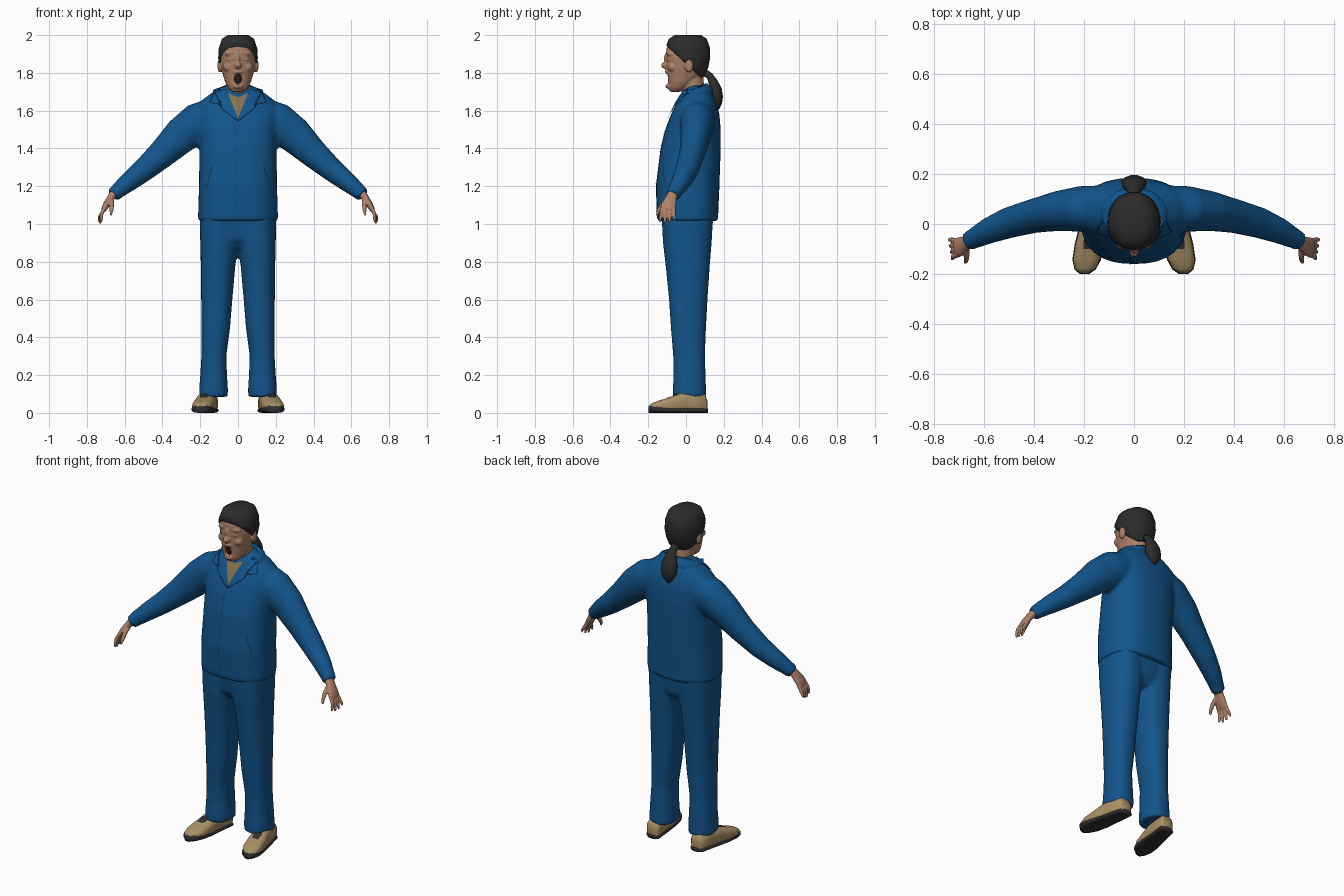
import bpy, bmesh, math
from mathutils import Vector, Matrix
from mathutils.bvhtree import BVHTree

cube = bpy.data.objects.get("Cube")
if cube:
    bpy.data.objects.remove(cube, do_unlink=True)


def material(name, rgb):
    m = bpy.data.materials.new(name)
    m.use_nodes = True
    m.diffuse_color = (*rgb, 1)
    m.node_tree.nodes["Principled BSDF"].inputs["Base Color"].default_value = (*rgb, 1)
    return m


BLUE = material("work blue", (0.006, 0.09, 0.26))
NAVY = material("seam navy", (0.003, 0.03, 0.09))
SKIN = material("skin", (0.42, 0.22, 0.14))
LID = material("dark skin", (0.22, 0.1, 0.065))
HAIR = material("black hair", (0.025, 0.025, 0.026))
SHIRT = material("brown shirt", (0.25, 0.17, 0.07))
TAN = material("tan leather", (0.4, 0.28, 0.13))
RUBBER = material("dark rubber", (0.03, 0.028, 0.028))
MOUTH = material("mouth dark", (0.02, 0.008, 0.008))


def finish(name, bm, mat, voxel=0, smooth=4):
    """Turn a bmesh into an object; voxel fuses overlapping closed parts."""
    bmesh.ops.recalc_face_normals(bm, faces=bm.faces[:])
    mesh = bpy.data.meshes.new(name)
    bm.to_mesh(mesh)
    bm.free()
    for p in mesh.polygons:
        p.use_smooth = True
    mesh.materials.append(mat)
    ob = bpy.data.objects.new(name, mesh)
    bpy.context.collection.objects.link(ob)
    if voxel:
        r = ob.modifiers.new("fuse", 'REMESH')
        r.mode, r.voxel_size, r.use_smooth_shade = 'VOXEL', voxel, True
        s = ob.modifiers.new("soften", 'SMOOTH')
        s.factor, s.iterations = 0.5, smooth
    return ob


def loft(bm, rings, power=2.0, n=32):
    """Skin closed superellipse rings given as (centre, u, v)."""
    rows = []
    for c, u, v in rings:
        row = []
        for i in range(n):
            a = 2 * math.pi * i / n
            ca, sa = math.cos(a), math.sin(a)
            row.append(bm.verts.new(
                Vector(c) + Vector(u) * math.copysign(abs(ca) ** (2 / power), ca)
                + Vector(v) * math.copysign(abs(sa) ** (2 / power), sa)))
        rows.append(row)
    for a, b in zip(rows, rows[1:]):
        for i in range(n):
            j = (i + 1) % n
            bm.faces.new((a[i], a[j], b[j], b[i]))
    bm.faces.new(rows[0])
    bm.faces.new(rows[-1])


def stack(bm, levels, power=2.0, side=1):
    """Horizontal rings from (z, x0, x1, y0, y1)."""
    loft(bm, [((side * (x0 + x1) / 2, (y0 + y1) / 2, z), ((x1 - x0) / 2, 0, 0),
               (0, (y1 - y0) / 2, 0)) for z, x0, x1, y0, y1 in levels], power)


def tube(bm, pts, side=1, n=24):
    """Tube along points (x, y, z, y radius, cross radius)."""
    cs = [Vector((side * p[0], p[1], p[2])) for p in pts]
    rings = []
    for i, p in enumerate(pts):
        t = (cs[min(i + 1, len(cs) - 1)] - cs[max(i - 1, 0)]).normalized()
        u = Vector((0, 1, 0))
        u = (u - t * u.dot(t)).normalized()
        rings.append((cs[i], u * p[3], t.cross(u) * p[4]))
    loft(bm, rings, n=n)


def ball(bm, c, r):
    bmesh.ops.create_uvsphere(bm, u_segments=24, v_segments=14, radius=1,
                              matrix=Matrix.Translation(c) @ Matrix.Diagonal((*r, 1)))


def surface(ob):
    bpy.context.view_layer.update()
    return BVHTree.FromObject(ob, bpy.context.evaluated_depsgraph_get())


def plate(name, outline, mat, bvh, offset, down=False):
    """Lay a thin flat outline on a surface, from the front or from above."""
    bm = bmesh.new()
    bm.faces.new([bm.verts.new((a, b, 1) if down else (a, -1, b)) for a, b in outline])
    bmesh.ops.triangulate(bm, faces=bm.faces[:])
    bmesh.ops.subdivide_edges(bm, edges=bm.edges[:], cuts=7, use_grid_fill=True)
    ray = Vector((0, 0, -1)) if down else Vector((0, 1, 0))
    for v in bm.verts:
        hit = bvh.ray_cast(v.co, ray)[0]
        if hit is None:
            hit = bvh.find_nearest(v.co - Vector((0, 0, 0.9)) if down else v.co + ray)[0]
        v.co = hit - ray * offset
    return finish(name, bm, mat)


def strip(a, b, w):
    """Thin quad outline between two points."""
    d = Vector(b) - Vector(a)
    s = Vector((-d.y, d.x)).normalized() * w / 2
    return [Vector(a) + s, Vector(b) + s, Vector(b) - s, Vector(a) - s]


# Jacket: torso and sleeves fused
bm = bmesh.new()
stack(bm, [(z, -w, w, f, b) for z, w, f, b in (
    (1.015, .208, -.15, .167), (1.03, .212, -.154, .17), (1.2, .207, -.16, .177),
    (1.4, .204, -.135, .184), (1.5, .21, -.11, .184), (1.58, .222, -.08, .177),
    (1.63, .212, -.056, .165), (1.66, .185, -.04, .153), (1.69, .145, -.022, .138),
    (1.72, .1, 0, .115), (1.735, .06, .02, .09))], 2.4, )
for s in (1, -1):
    tube(bm, [(.1, .065, 1.59, .09, .09), (.21, .06, 1.535, .092, .108), (.3, .052, 1.47, .08, .096),
              (.4, .032, 1.373, .068, .077), (.5, .005, 1.285, .062, .062),
              (.58, -.027, 1.222, .052, .052), (.64, -.058, 1.172, .041, .041),
              (.663, -.07, 1.152, .038, .038)], s)
jacket = finish("jacket", bm, BLUE, 0.011)
cloth = surface(jacket)

# Turned collar round the back of the neck, open at the front
bm = bmesh.new()
loft(bm, [((0, .045, 1.69), (.078, 0, 0), (0, .055, .03)), ((0, .045, 1.72), (.083, 0, 0), (0, .065, .026)),
          ((0, .045, 1.712), (.13, 0, 0), (0, .1, .002)), ((0, .045, 1.69), (.135, 0, 0), (0, .1, .002))])
bmesh.ops.delete(bm, geom=[f for f in bm.faces if len(f.verts) > 4
                           or f.calc_center_median().y < 0], context='FACES')
finish("collar", bm, BLUE)

# Shirt opening, lapels and seams
plate("shirt_front", [(-.07, 1.7), (0, 1.555), (.07, 1.7), (0, 1.67)], SHIRT, cloth, .004)
for s, side in ((1, "left"), (-1, "right")):
    lapel = [(.062, 1.715), (.125, 1.7), (.15, 1.645), (.085, 1.632), (.09, 1.615), (0, 1.545), (.004, 1.57)]
    plate(side + "_lapel", [(s * x, z) for x, z in lapel], BLUE, cloth, .009)
    for a, b in zip(lapel[1:5], lapel[2:6]):
        plate(side + "_lapel_edge", strip((s * a[0], a[1]), (s * b[0], b[1]), .005), NAVY, cloth, .01)
    plate(side + "_pocket_seam", strip((s * .17, 1.19), (s * .135, 1.31), .004), NAVY, cloth, .003)
for i in range(5):
    plate("placket_seam", strip((-.015, 1.06 + .1 * i), (-.015, 1.12 + .1 * i), .004), NAVY, cloth, .003)

# Trousers: two legs and hips fused
bm = bmesh.new()
for s in (1, -1):
    stack(bm, [(.085, .055, .205, -.068, .108), (.12, .053, .206, -.07, .106), (.2, .058, .2, -.066, .104),
               (.3, .062, .194, -.068, .1), (.45, .042, .194, -.08, .106), (.6, .03, .195, -.09, .114),
               (.78, .014, .197, -.108, .126), (.9, -.004, .2, -.122, .136),
               (1.05, -.01, .203, -.13, .145)], 2.3, s)
stack(bm, [(.87, -.14, .14, -.07, .1), (.92, -.19, .19, -.112, .132),
           (1.05, -.2, .2, -.13, .147)], 2.5)
finish("trousers", bm, BLUE, 0.011)

# Shoes: leather upper, rubber sole and toe, dark tongue
last = [(.114, .028, .06, .022), (.102, .042, .1, .026), (.04, .046, .115, .026), (-.02, .05, .108, .026),
        (-.08, .055, .085, .03), (-.14, .054, .066, .038), (-.178, .04, .052, .044), (-.195, .018, .04, .034)]
for s, side in ((1, "left"), (-1, "right")):
    for part, mat, grow in (("shoe", TAN, 1), ("sole", RUBBER, 1.06)):
        bm = bmesh.new()
        rings = []
        for y, w, top, rim in last:
            h = (top if part == "shoe" else rim) / 2
            x = .165 - .17 * y
            rings.append(((s * x, y * (1 if part == "shoe" else 1.02), h), (w * grow, 0, 0), (0, 0, h)))
        loft(bm, rings, 2.8)
        ob = finish(side + "_" + part, bm, mat)
        if part == "shoe":
            leather = surface(ob)
    plate(side + "_shoe_tongue", [(s * x, y) for x, y in ((.147, -.05), (.2, -.05), (.202, -.1), (.165, -.1))],
          RUBBER, leather, .004, True)

# Hands: palm, fingers and thumb fused
for s, side in ((1, "left"), (-1, "right")):
    bm = bmesh.new()
    tube(bm, [(.645, -.063, 1.175, .026, .024), (.672, -.078, 1.14, .03, .02),
              (.698, -.092, 1.1, .04, .018), (.712, -.096, 1.075, .036, .013)], s)
    for i in range(4):
        y = -.066 - .019 * i
        tip = -.062 - .025 * i
        drop = (.014, 0, -.004, .004)[i]
        tube(bm, [(.7, y, 1.095, .01, .011), (.722, (y + tip) / 2, 1.055, .01, .01),
                  (.736 - .004 * i, tip, 1.02 + drop, .008, .008),
                  (.738 - .005 * i, tip, 1.005 + drop, .004, .004)], s, 12)
    tube(bm, [(.67, -.09, 1.13, .014, .014), (.668, -.125, 1.1, .013, .012),
              (.67, -.146, 1.07, .01, .01), (.674, -.155, 1.045, .005, .005)], s, 12)
    finish(side + "_hand", bm, SKIN, 0.004, 2)

# Head with neck, nose, brows, lips and ears fused
skull = [(1.7, .03, -.085, -.03), (1.72, .052, -.093, .01), (1.75, .068, -.096, .055), (1.79, .08, -.1, .09),
         (1.83, .089, -.104, .108), (1.88, .095, -.106, .118), (1.93, .092, -.104, .117),
         (1.965, .075, -.085, .1), (1.985, .045, -.055, .07)]
bm = bmesh.new()
stack(bm, [(z, -w, w, f, b) for z, w, f, b in skull], 2.15)
stack(bm, [(1.6, -.075, .075, -.01, .11), (1.68, -.063, .063, -.018, .1), (1.8, -.06, .06, -.03, .09)])
ball(bm, (0, -.107, 1.84), (.019, .025, .019))
ball(bm, (0, -.1, 1.87), (.012, .018, .04))
ball(bm, (0, -.094, 1.806), (.03, .018, .012))
ball(bm, (0, -.09, 1.729), (.028, .019, .014))
for s in (1, -1):
    ball(bm, (s * .038, -.082, 1.9), (.034, .02, .012))
    ball(bm, (s * .038, -.083, 1.87), (.02, .016, .012))
    ball(bm, (s * .048, -.07, 1.83), (.03, .025, .025))
    ball(bm, (s * .097, .015, 1.838), (.012, .024, .036))
head = finish("head", bm, SKIN, 0.005)

# Open mouth
bm = bmesh.new()
ball(bm, (0, -.108, 1.767), (.023, .034, .031))
cutter = finish("mouth_cutter", bm, SKIN)
cutter.hide_render = True
cutter.hide_set(True)
cut = head.modifiers.new("mouth", 'BOOLEAN')
cut.object, cut.operation, cut.solver = cutter, 'DIFFERENCE', 'EXACT'
bm = bmesh.new()
ball(bm, (0, -.08, 1.767), (.025, .01, .034))
finish("mouth_inside", bm, MOUTH)

# Closed eyes and brows
face = surface(head)
for s, side in ((1, "left"), (-1, "right")):
    plate(side + "_eye_line", strip((s * .022, 1.866), (s * .055, 1.867), .004), LID, face, .002)
    plate(side + "_eyebrow", strip((s * .02, 1.9), (s * .062, 1.904), .005), LID, face, .002)

# Swept-back hair, cut along a sloping hairline
bm = bmesh.new()
stack(bm, [(z + .015 * (z > 1.95), -w - .01, w + .01, f - .006, b + .01) for z, w, f, b in skull], 2.15)
bmesh.ops.bisect_plane(bm, geom=bm.verts[:] + bm.edges[:] + bm.faces[:], plane_co=(0, 0, 1.848),
                       plane_no=(0, .92, 1), clear_inner=True)
bmesh.ops.holes_fill(bm, edges=[e for e in bm.edges if e.is_boundary], sides=0)
finish("hair", bm, HAIR)

# Ponytail
bm = bmesh.new()
tube(bm, [(0, .1, 1.8, .02, .022), (0, .125, 1.785, .018, .022), (0, .142, 1.755, .024, .034),
          (0, .157, 1.71, .033, .048), (0, .164, 1.67, .032, .05), (0, .168, 1.635, .022, .034),
          (0, .165, 1.605, .008, .012)])
finish("ponytail", bm, HAIR)
